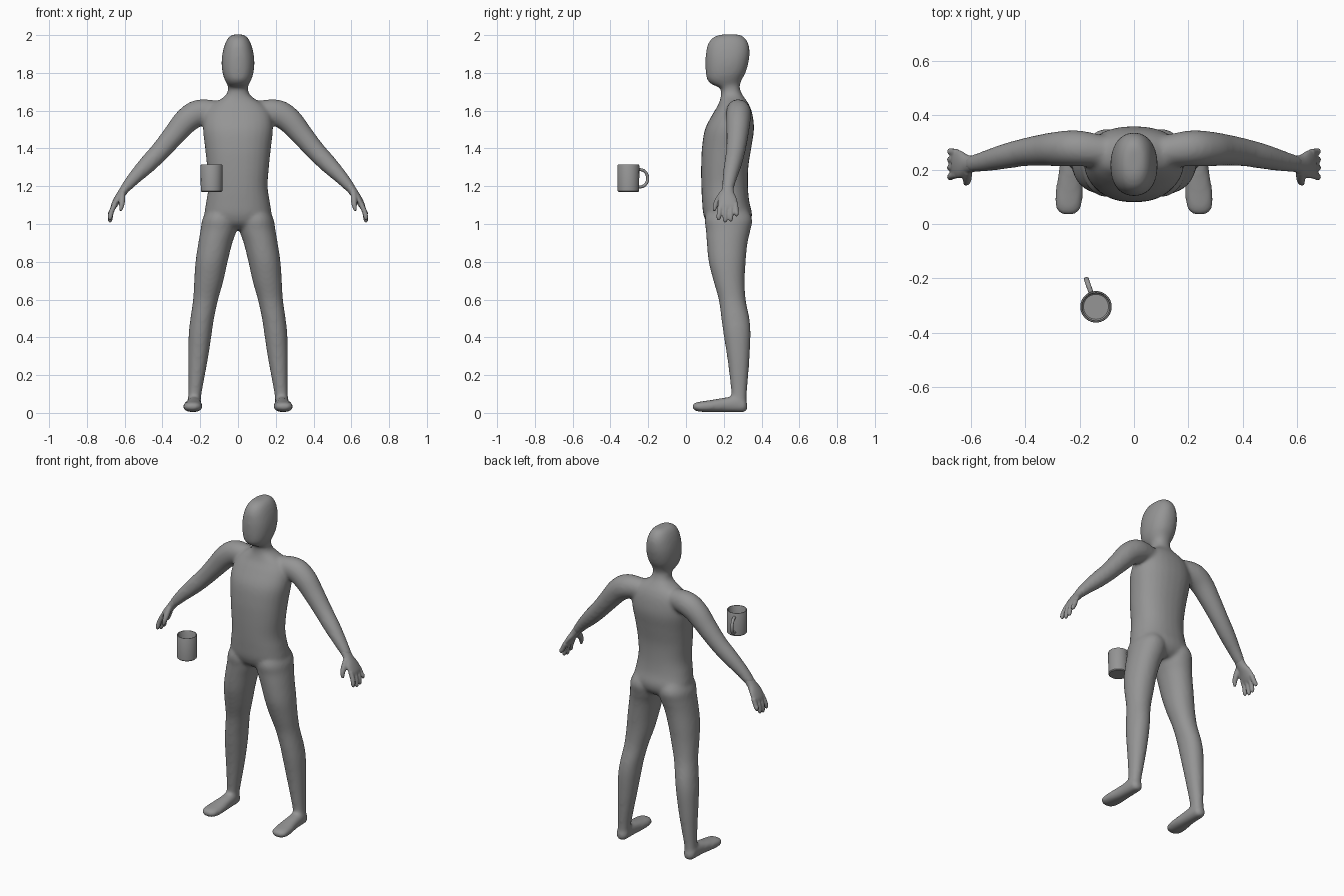
import bpy, bmesh, math
from mathutils import Vector

cube = bpy.data.objects.get("Cube")
if cube:
    bpy.data.objects.remove(cube, do_unlink=True)

clay = bpy.data.materials.new("grey clay")
clay.use_nodes = True
clay.diffuse_color = (0.3, 0.3, 0.3, 1)
clay.node_tree.nodes["Principled BSDF"].inputs["Base Color"].default_value = (0.3, 0.3, 0.3, 1)

X, Y, Z = Vector((1, 0, 0)), Vector((0, 1, 0)), Vector((0, 0, 1))


def refine(rows, steps=5):
    """Catmull-Rom interpolation of section rows."""
    pts = [rows[0]] + list(rows) + [rows[-1]]
    out = []
    for p, q, r, s in zip(pts, pts[1:], pts[2:], pts[3:]):
        for k in range(steps):
            t = k / steps
            out.append([b + t / 2 * (c - a + t * (2*a - 5*b + 4*c - d + t * (3*(b - c) + d - a)))
                        for a, b, c, d in zip(p, q, r, s)])
    return out + [list(rows[-1])]


def loft(bm, rows, side, axis=None, power=2.0, n=28):
    """Closed skin over sections (x, y, z, half size along side, other half size)."""
    rows = refine(rows)
    mids = [Vector(r[:3]) for r in rows]
    rings = []
    for i, r in enumerate(rows):
        t = axis or (mids[min(i + 1, len(mids) - 1)] - mids[max(i - 1, 0)]).normalized()
        u = (side - t * side.dot(t)).normalized()
        v = t.cross(u)
        ring = []
        for k in range(n):
            c, s = math.cos(math.tau * k / n), math.sin(math.tau * k / n)
            c = math.copysign(abs(c) ** (2 / power), c)
            s = math.copysign(abs(s) ** (2 / power), s)
            ring.append(bm.verts.new(mids[i] + u * c * r[3] + v * s * r[4]))
        rings.append(ring)
    for a, b in zip(rings, rings[1:]):
        for k in range(n):
            j = (k + 1) % n
            bm.faces.new((a[k], a[j], b[j], b[k]))
    bm.faces.new(rings[0][::-1])
    bm.faces.new(rings[-1])


def flip(rows, m):
    return [(r[0] * m, *r[1:]) for r in rows]


def box_rows(rows):
    """(z, left x, right x, front y, back y) to section rows."""
    return [((a + b) / 2, (f + k) / 2, z, (b - a) / 2, (k - f) / 2) for z, a, b, f, k in rows]


def finish(name, bm, voxel=None, smooth=0):
    bmesh.ops.recalc_face_normals(bm, faces=bm.faces)
    mesh = bpy.data.meshes.new(name)
    bm.to_mesh(mesh)
    bm.free()
    mesh.materials.append(clay)
    ob = bpy.data.objects.new(name, mesh)
    bpy.context.collection.objects.link(ob)
    if voxel:
        mod = ob.modifiers.new("fuse", 'REMESH')
        mod.mode, mod.voxel_size, mod.use_smooth_shade = 'VOXEL', voxel, True
        mod = ob.modifiers.new("soften", 'SMOOTH')
        mod.factor, mod.iterations = 0.5, smooth
    bpy.ops.object.select_all(action='DESELECT')
    ob.select_set(True)
    bpy.context.view_layer.objects.active = ob
    bpy.ops.object.shade_smooth_by_angle(angle=math.radians(40)) if not voxel else None
    return ob


# Trunk, neck and head: height, half width, front, back
trunk = [(.97, .10, .16, .30), (1.0, .165, .115, .335), (1.05, .178, .092, .35),
         (1.12, .168, .085, .335), (1.2, .157, .081, .328), (1.3, .164, .08, .33),
         (1.4, .174, .084, .345), (1.5, .185, .1, .36), (1.58, .175, .14, .352),
         (1.63, .14, .17, .335), (1.665, .085, .182, .312), (1.69, .059, .185, .295),
         (1.72, .053, .18, .285), (1.74, .058, .135, .287), (1.765, .071, .112, .296),
         (1.8, .082, .105, .315), (1.85, .087, .103, .33), (1.9, .083, .105, .337),
         (1.95, .07, .115, .332), (1.985, .052, .14, .312), (2.003, .03, .18, .285)]
# Leg: height, inner, outer, front, back
leg = [(1.1, .03, .15, .13, .31), (1.03, .005, .187, .1, .35), (.97, .006, .198, .105, .342),
       (.9, .03, .21, .11, .326), (.8, .055, .225, .12, .316), (.7, .077, .232, .145, .311),
       (.6, .105, .238, .173, .316), (.5, .127, .252, .187, .336), (.42, .139, .261, .198, .342),
       (.3, .157, .264, .217, .337), (.2, .175, .263, .23, .33), (.1, .193, .264, .24, .322),
       (.03, .2, .27, .24, .32)]
# Foot: centre and half sizes, heel to toe
foot = [(.233, .324, .035, .015, .015), (.233, .31, .038, .033, .034), (.233, .27, .046, .038, .043),
        (.234, .2, .042, .042, .038), (.238, .13, .036, .05, .032), (.241, .075, .033, .05, .027),
        (.242, .045, .033, .038, .02), (.242, .034, .033, .015, .008)]
# Arm: centre and half sizes, chest to wrist
arm = [(.09, .265, 1.595, .055, .055), (.2, .278, 1.59, .066, .07), (.27, .277, 1.55, .065, .068),
       (.34, .272, 1.47, .058, .059), (.41, .263, 1.388, .051, .052), (.48, .248, 1.315, .046, .047),
       (.55, .231, 1.243, .038, .036), (.605, .22, 1.18, .031, .025)]

bm = bmesh.new()
loft(bm, box_rows([(z, -w, w, f, b) for z, w, f, b in trunk]), X, Z, 2.25)
for m in (1, -1):
    loft(bm, flip(box_rows(leg), m), X, Z, 2.1)
    loft(bm, flip(foot, m), X, Y, 2.3)
    loft(bm, flip(arm, m), Y)
finish("body", bm, .0095, 10)

# Hands: palm, four fingers and thumb
palm = [(.585, .223, 1.205, .03, .025), (.61, .22, 1.17, .034, .023), (.635, .219, 1.135, .049, .02),
        (.655, .222, 1.1, .053, .017), (.664, .224, 1.08, .048, .012)]
fingers = [(.182, .173, 1.02), (.21, .207, 1.008), (.237, .237, 1.013), (.263, .268, 1.04)]
thumb = [(.612, .195, 1.165, .016, .016), (.614, .172, 1.13, .017, .017),
         (.616, .156, 1.1, .014, .014), (.622, .149, 1.07, .008, .008)]
for m, side in ((1, "left"), (-1, "right")):
    bm = bmesh.new()
    loft(bm, flip(palm, m), Y)
    loft(bm, flip(thumb, m), Y, n=14)
    for base, tip, low in fingers:
        finger = [(.652, base, 1.105, .014, .014), (.67, (base + tip) / 2, 1.065, .0135, .0135),
                  (.677, tip, low + .015, .0125, .0125), (.677, tip, low, .006, .006)]
        loft(bm, flip(finger, m), Y, n=14)
    finish(side + "_hand", bm, .005, 4)

# Mug: hollow turned profile with a looped handle
mx, my = -.14, -.305
profile = [(0, 1.17), (.052, 1.17), (.057, 1.175), (.058, 1.31), (.056, 1.314),
           (.052, 1.314), (.05, 1.31), (.05, 1.184), (.046, 1.18), (0, 1.18)]
bm = bmesh.new()
verts = [bm.verts.new((mx + r, my, z)) for r, z in profile]
edges = [bm.edges.new(e) for e in zip(verts, verts[1:])]
bmesh.ops.spin(bm, geom=verts + edges, cent=(mx, my, 0), axis=Z, angle=math.tau, steps=40)
bmesh.ops.remove_doubles(bm, verts=bm.verts, dist=.0005)
finish("mug", bm)

out = Vector((-.33, .944, 0))
handle = []
for k in range(9):
    a = math.pi * (k / 8 - .5)
    p = Vector((mx, my, 1.242)) + out * (.054 + .054 * max(math.cos(a), 0) ** .8)
    handle.append((p.x, p.y, p.z + .047 * math.sin(a), .009, .008))
bm = bmesh.new()
loft(bm, handle, out.cross(Z), n=14)
finish("mug_handle", bm)
